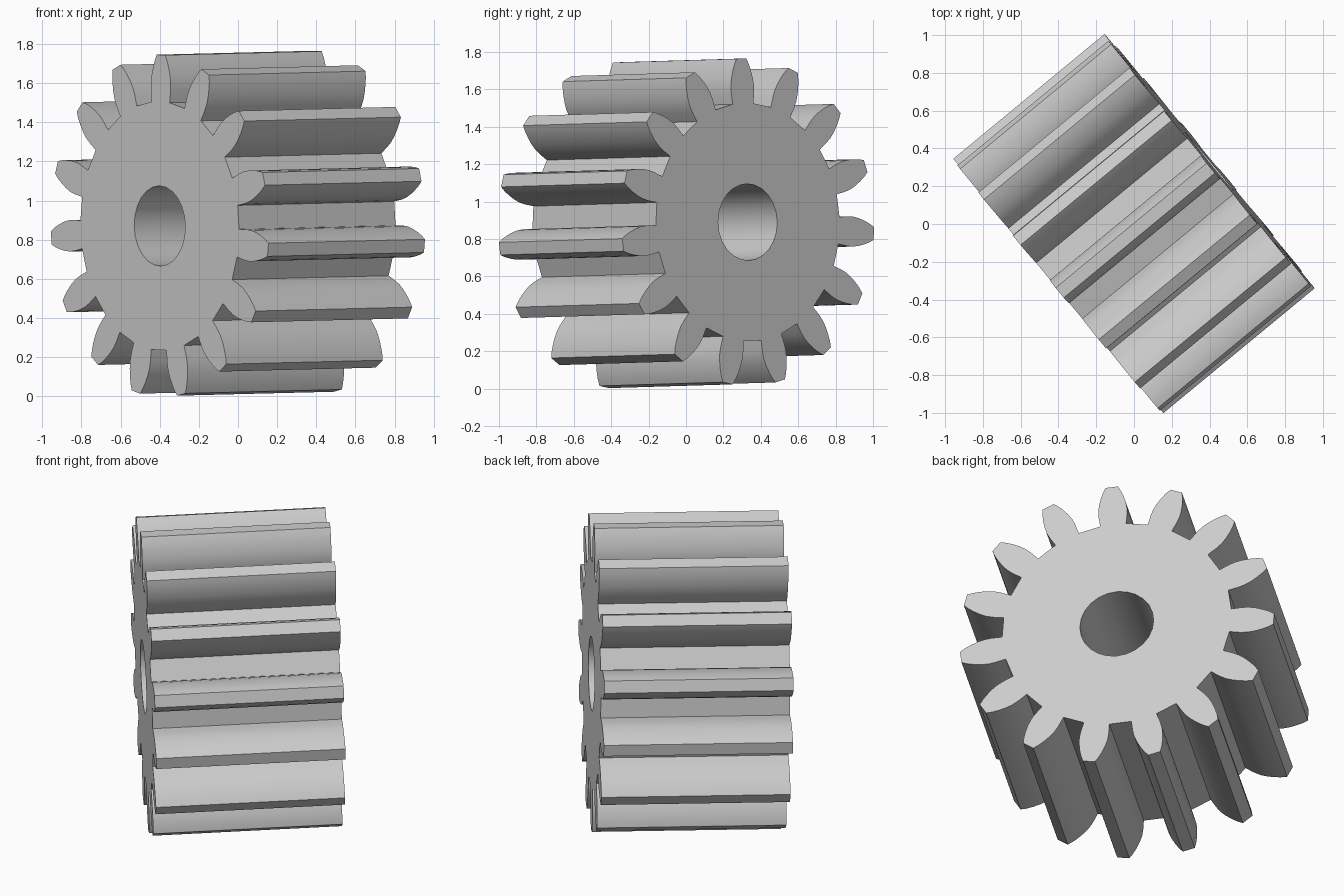
import bpy, bmesh, math
from mathutils import Vector, Matrix

cube = bpy.data.objects.get("Cube")
if cube:
    bpy.data.objects.remove(cube, do_unlink=True)

TEETH = 15
FIRST_TOOTH = math.radians(88)
BORE_RADIUS = 0.205
BORE_SIDES = 24
HALF_AXIS = Vector((0.4, 0.33, 0.01))
CENTRE = Vector((0, 0, 0.88))

# Half tooth, root to tip: (distance from axis, half width)
FLANK = [(0.633, 0.072), (0.69, 0.079), (0.73, 0.080), (0.77, 0.074),
         (0.81, 0.063), (0.845, 0.050), (0.875, 0.034)]


def material(name, colour):
    mat = bpy.data.materials.new(name)
    mat.use_nodes = True
    mat.diffuse_color = colour
    mat.node_tree.nodes["Principled BSDF"].inputs["Base Color"].default_value = colour
    return mat


def add_loop(bm, points):
    verts = [bm.verts.new((p.x, p.y, 0)) for p in points]
    return [bm.edges.new((a, b)) for a, b in zip(verts, verts[1:] + verts[:1])]


# Toothed outline, counter-clockwise
outline = []
tooth = [Vector((r, -w)) for r, w in FLANK] + [Vector((r, w)) for r, w in reversed(FLANK)]
for i in range(TEETH):
    turn = Matrix.Rotation(FIRST_TOOTH + i * math.tau / TEETH, 2)
    outline += [turn @ p for p in tooth]

# Round bore
bore = []
for i in range(BORE_SIDES):
    a = i * math.tau / BORE_SIDES
    bore.append(Vector((math.cos(a), math.sin(a))) * BORE_RADIUS)

# Gear body: fill between the loops, then extrude along the axis
length = 2 * HALF_AXIS.length
bm = bmesh.new()
edges = add_loop(bm, outline) + add_loop(bm, bore)
bmesh.ops.triangle_fill(bm, edges=edges, use_beauty=True, normal=(0, 0, 1))
result = bmesh.ops.extrude_face_region(bm, geom=bm.faces[:], use_keep_orig=True)
top = [g for g in result["geom"] if isinstance(g, bmesh.types.BMVert)]
bmesh.ops.translate(bm, vec=(0, 0, length), verts=top)
bmesh.ops.translate(bm, vec=(0, 0, -length / 2), verts=bm.verts[:])
bmesh.ops.recalc_face_normals(bm, faces=bm.faces[:])

# Lay the gear on its side, turned to the front left
z_axis = -HALF_AXIS.normalized()
x_axis = Vector((0, 0, 1)).cross(z_axis).normalized()
y_axis = z_axis.cross(x_axis)
pose = Matrix((x_axis, y_axis, z_axis)).transposed().to_4x4()
bm.transform(Matrix.Translation(CENTRE) @ pose)

mesh = bpy.data.meshes.new("spur_gear")
bm.to_mesh(mesh)
bm.free()
gear = bpy.data.objects.new("spur_gear", mesh)
bpy.context.collection.objects.link(gear)
mesh.materials.append(material("light grey", (0.6, 0.6, 0.6, 1)))

bpy.ops.object.select_all(action="DESELECT")
gear.select_set(True)
bpy.context.view_layer.objects.active = gear
bpy.ops.object.shade_smooth_by_angle(angle=math.radians(30))
